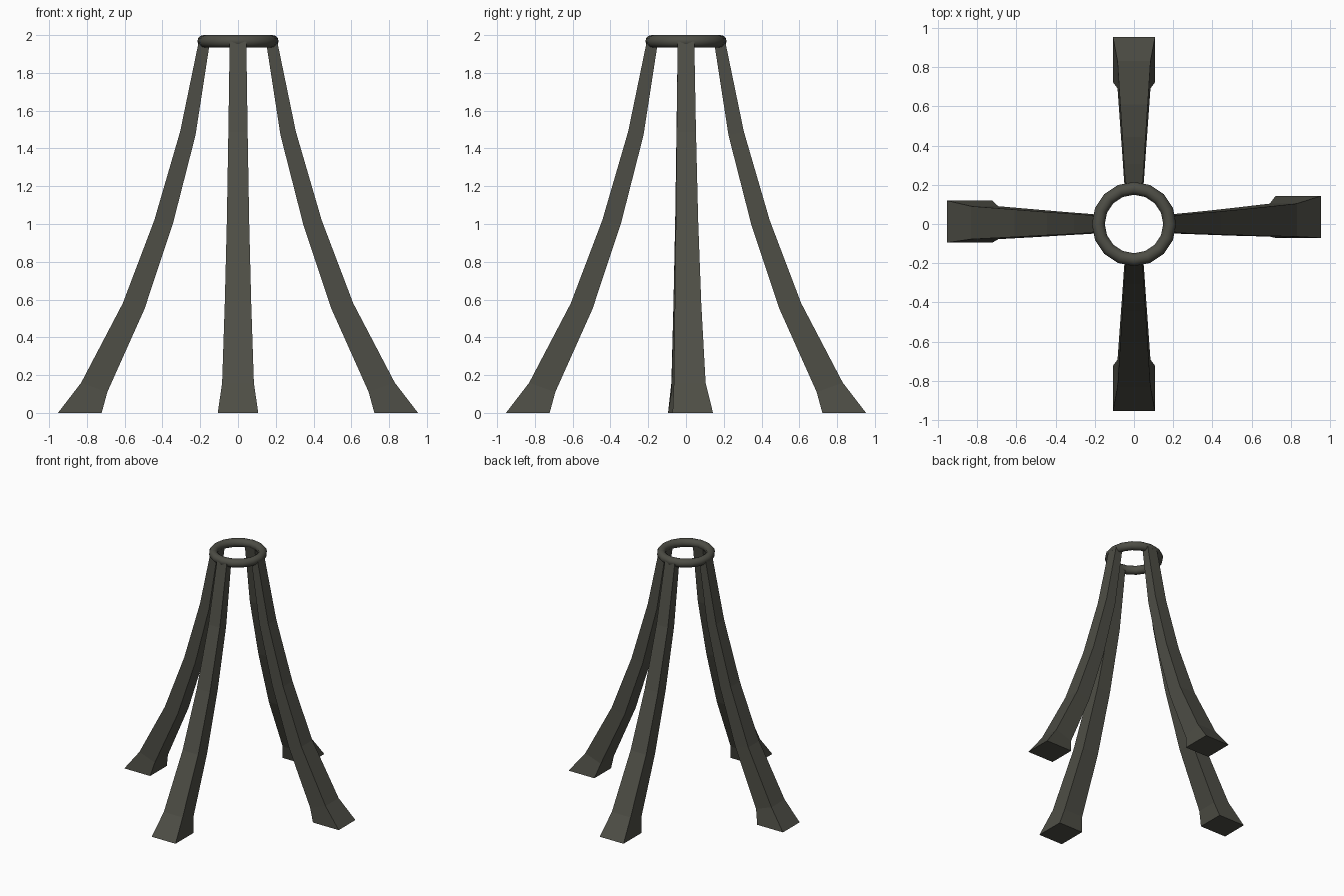
import bpy, bmesh, math
from mathutils import Matrix

if "Cube" in bpy.data.objects:
    bpy.data.objects.remove(bpy.data.objects["Cube"])

metal = bpy.data.materials.new("dark grey metal")
metal.diffuse_color = (0.075, 0.075, 0.06, 1)
metal.use_nodes = True
metal.node_tree.nodes["Principled BSDF"].inputs["Base Color"].default_value = metal.diffuse_color

# leg stations: outer radius, outer z, inner radius, inner z, half width, sideways drift
STATIONS = [
    (0.953, 0.00, 0.722, 0.00, 0.107, 1.0),
    (0.830, 0.16, 0.692, 0.11, 0.084, 0.55),
    (0.610, 0.58, 0.495, 0.55, 0.070, 0.3),
    (0.443, 1.02, 0.345, 1.00, 0.059, 0.15),
    (0.306, 1.49, 0.225, 1.47, 0.051, 0.05),
    (0.208, 1.965, 0.150, 1.955, 0.044, 0.0),
]


def make_leg(name, angle, drift):
    bm = bmesh.new()
    rings = []
    for ro, zo, ri, zi, w, k in STATIONS:
        d = drift * k
        rings.append([bm.verts.new(p) for p in (
            (ro, d - w, zo), (ro, d + w, zo), (ri, d + w, zi), (ri, d - w, zi))])
    for a, b in zip(rings, rings[1:]):
        for i in range(4):
            j = (i + 1) % 4
            bm.faces.new((a[i], a[j], b[j], b[i]))
    bm.faces.new(rings[0][::-1])
    bm.faces.new(rings[-1])
    bm.transform(Matrix.Rotation(math.radians(angle), 4, 'Z'))
    bmesh.ops.recalc_face_normals(bm, faces=bm.faces)
    mesh = bpy.data.meshes.new(name)
    bm.to_mesh(mesh)
    bm.free()
    mesh.materials.append(metal)
    bpy.context.collection.objects.link(bpy.data.objects.new(name, mesh))


# four flared legs
for name, angle, drift in (("right_leg", 0, 0.036), ("back_leg", 90, 0.0),
                           ("left_leg", 180, -0.012), ("front_leg", 270, 0.0)):
    make_leg(name, angle, drift)

# top ring
bpy.ops.mesh.primitive_torus_add(major_segments=16, minor_segments=12,
                                 major_radius=0.182, minor_radius=0.033,
                                 location=(0, 0, 1.967))
ring = bpy.context.object
ring.name = "top_ring"
ring.data.materials.append(metal)
bpy.ops.object.shade_smooth_by_angle(angle=math.radians(40))
